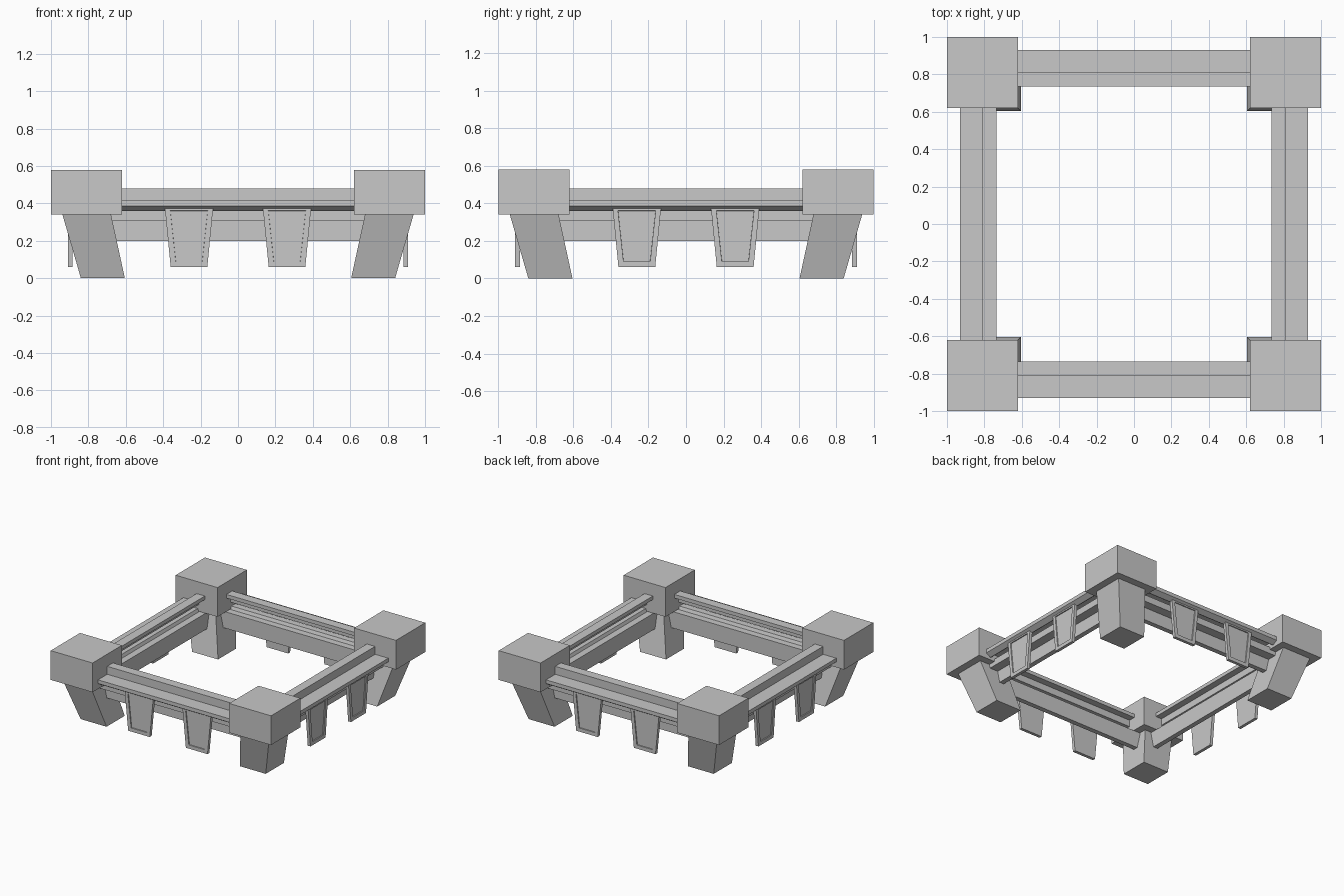
import bpy, bmesh, math
from mathutils import Matrix, Vector

if "Cube" in bpy.data.objects:
    bpy.data.objects.remove(bpy.data.objects["Cube"])

stone = bpy.data.materials.new("stone grey")
stone.diffuse_color = (0.58, 0.58, 0.58, 1)
stone.use_nodes = True
stone.node_tree.nodes["Principled BSDF"].inputs["Base Color"].default_value = stone.diffuse_color


def finish(name, bm, turn):
    """Rotate a part about the centre by quarter turns and add it to the scene."""
    bmesh.ops.recalc_face_normals(bm, faces=bm.faces)
    bmesh.ops.rotate(bm, verts=bm.verts, cent=(0, 0, 0),
                     matrix=Matrix.Rotation(turn * math.pi / 2, 3, 'Z'))
    mesh = bpy.data.meshes.new(name)
    bm.to_mesh(mesh)
    bm.free()
    mesh.materials.append(stone)
    bpy.context.collection.objects.link(bpy.data.objects.new(name, mesh))


def prism(ring_a, ring_b):
    """Closed solid between two matching rings of points."""
    bm = bmesh.new()
    a = [bm.verts.new(p) for p in ring_a]
    b = [bm.verts.new(p) for p in ring_b]
    n = len(a)
    for i in range(n):
        j = (i + 1) % n
        bm.faces.new((a[i], a[j], b[j], b[i]))
    bm.faces.new(a)
    bm.faces.new(b)
    return bm


def square(lo, hi, z):
    """Square ring in the front left corner, lo outermost."""
    return [(-lo, -lo, z), (-hi, -lo, z), (-hi, -hi, z), (-lo, -hi, z)]


def beam(profile, half):
    """Sweep a (distance from centre, height) profile along x."""
    return prism([(-half, -d, z) for d, z in profile],
                 [(half, -d, z) for d, z in profile])


# Thin stepped upper rail with an outward ledge and a turned-in lip below it
RAIL = [(0.735, 0.48), (0.81, 0.48), (0.81, 0.415), (0.93, 0.415),
        (0.93, 0.385), (0.89, 0.36), (0.88, 0.365), (0.91, 0.395),
        (0.79, 0.395), (0.79, 0.45), (0.735, 0.45)]
# Lower beam: upright inner wall with a thick outward flange on top
LOWER = [(0.735, 0.20), (0.775, 0.20), (0.775, 0.305), (0.85, 0.305),
         (0.85, 0.36), (0.80, 0.36), (0.79, 0.335), (0.735, 0.335)]


def hanging_plate(cx):
    """Tapered plate with a recessed panel on its outer face."""
    def ring(y):
        return [(cx - 0.13, y, 0.388), (cx + 0.13, y, 0.388),
                (cx + 0.098, y, 0.06), (cx - 0.098, y, 0.06)]
    bm = prism(ring(-0.91), ring(-0.885))
    bmesh.ops.recalc_face_normals(bm, faces=bm.faces)
    panel = [f for f in bm.faces if f.normal.y < -0.9]
    # flat border first, then a steep step inward
    bmesh.ops.inset_region(bm, faces=panel, thickness=0.04, depth=0)
    bmesh.ops.inset_region(bm, faces=panel, thickness=0.001, depth=-0.008)
    return bm


for turn in range(4):
    # Corner block and its inward leaning leg
    finish("corner_block", prism(square(1.0, 0.62, 0.34), square(1.0, 0.62, 0.58)), turn)
    finish("leg", prism(square(0.84, 0.605, 0), square(0.94, 0.68, 0.345)), turn)
    # Rails and hanging plates along one side
    finish("upper_rail", beam(RAIL, 0.63), turn)
    finish("lower_beam", beam(LOWER, 0.70), turn)
    for cx in (-0.262, 0.262):
        finish("hanging_plate", hanging_plate(cx), turn)
